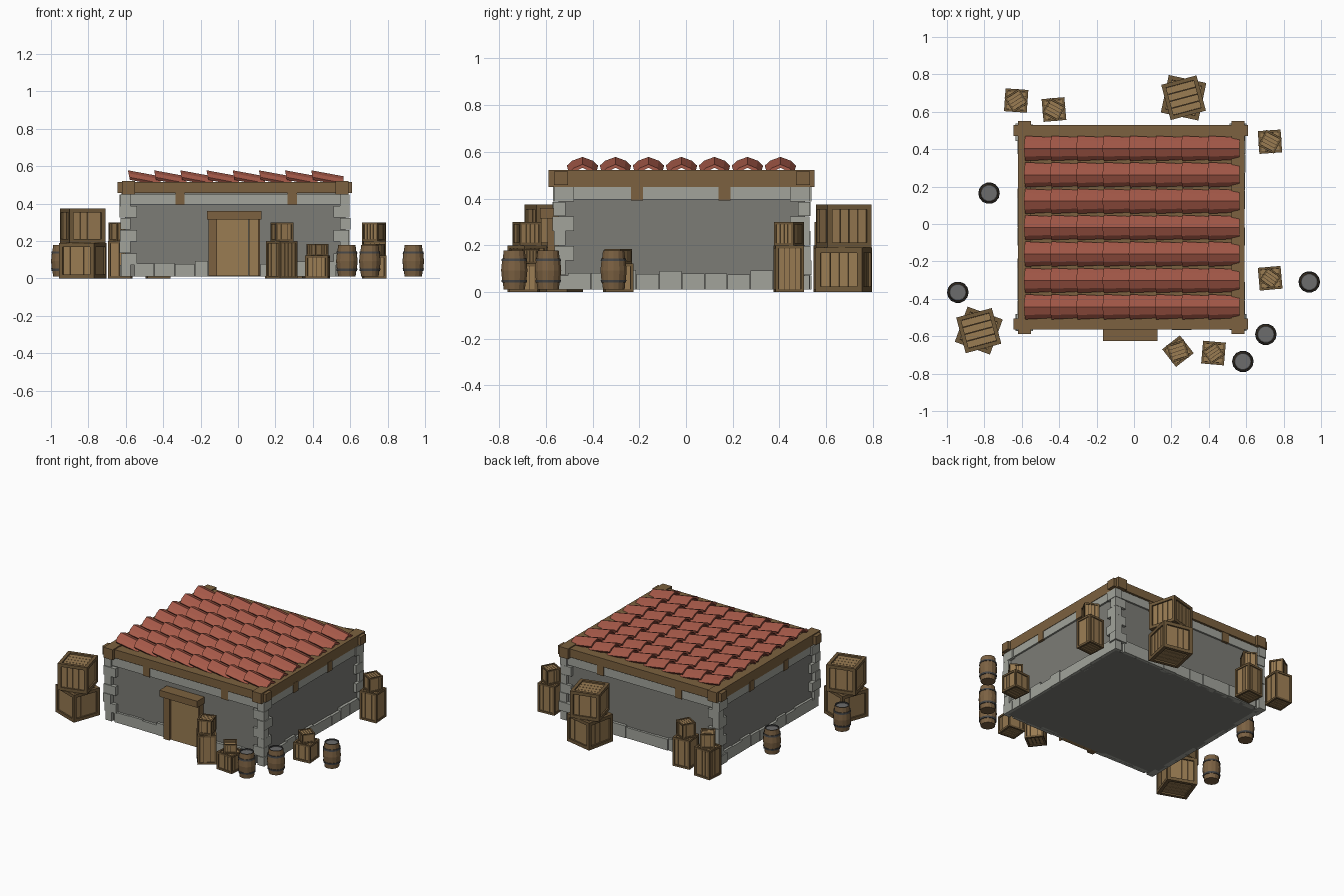
import bpy, bmesh, random
from math import radians, cos, sin, pi
from mathutils import Matrix, Vector

if "Cube" in bpy.data.objects:
    bpy.data.objects.remove(bpy.data.objects["Cube"])

random.seed(4)


def material(name, rgb):
    m = bpy.data.materials.new(name)
    m.diffuse_color = (*rgb, 1)
    m.use_nodes = True
    m.node_tree.nodes["Principled BSDF"].inputs["Base Color"].default_value = m.diffuse_color
    return m


WALL = material("dark_plaster", (.2, .2, .18))
STONE = material("light_stone", (.36, .37, .33))
BEAM = material("beam_wood", (.2, .12, .05))
PLANK = material("plank_wood", (.32, .2, .085))
FRAME = material("crate_frame_wood", (.16, .1, .042))
DARK = material("dark_gap", (.045, .028, .014))
TILE = material("clay_tile", (.38, .1, .065))
STAVE = material("barrel_wood", (.2, .12, .055))
IRON = material("iron", (.06, .06, .06))
LID = material("barrel_lid", (.15, .15, .15))


def box(bm, x0, x1, y0, y1, z0, z1, mat=0):
    m = Matrix.Translation(((x0 + x1) / 2, (y0 + y1) / 2, (z0 + z1) / 2)) @ \
        Matrix.Diagonal((x1 - x0, y1 - y0, z1 - z0, 1))
    verts = bmesh.ops.create_cube(bm, size=1, matrix=m)["verts"]
    for f in {f for v in verts for f in v.link_faces}:
        f.material_index = mat


def finish(bm, name, *mats):
    bmesh.ops.recalc_face_normals(bm, faces=bm.faces)
    me = bpy.data.meshes.new(name)
    bm.to_mesh(me)
    bm.free()
    for m in mats:
        me.materials.append(m)
    ob = bpy.data.objects.new(name, me)
    bpy.context.collection.objects.link(ob)
    return ob


def boxes(name, mat, *dims):
    bm = bmesh.new()
    for d in dims:
        box(bm, *d)
    return finish(bm, name, mat)


# Walls: X0..X1 by Y0..Y1
X0, X1, Y0, Y1 = -.605, .575, -.545, .51
boxes("walls", WALL, (X0, X1, Y0, Y1, .01, .46))
boxes("upper_stone_band", STONE, (X0 - .012, X1 + .012, Y0 - .012, Y1 + .012, .395, .452))

# Base stones along all four walls, leaving the doorway free
bm = bmesh.new()
for a, b, along_x in ((X0 + .05, X1 - .05, True), (Y0 + .04, Y1 - .04, False)):
    n = 10
    step = (b - a) / n
    for side in (0, 1):
        for i in range(n):
            s, e = a + i * step + .001, a + (i + 1) * step - .001
            top, out = random.uniform(.075, .095), random.uniform(.015, .021)
            if along_x:
                if side == 0 and s < .12 and e > -.16:
                    s, e = (s, -.16) if s < -.16 else (.12, e) if e > .12 else (0, 0)
                    if s == e:
                        continue
                y = (Y0 - out, Y0 + .02) if side == 0 else (Y1 - .02, Y1 + out)
                box(bm, s, e, *y, .01, top)
            else:
                x = (X0 - out, X0 + .02) if side == 0 else (X1 - .02, X1 + out)
                box(bm, *x, s, e, .01, top)
finish(bm, "base_stones", STONE)

# Alternating corner stones
bm = bmesh.new()
for sx, cx in ((-1, X0), (1, X1)):
    for sy, cy in ((-1, Y0), (1, Y1)):
        for k in range(7):
            lx, ly = (.085, .05) if k % 2 else (.05, .085)
            o = .024 + random.uniform(-.006, .004)
            xs = sorted((cx + sx * o, cx - sx * (lx - .02)))
            ys = sorted((cy + sy * o, cy - sy * (ly - .02)))
            z = .01 + k * .0629
            box(bm, *xs, *ys, z, z + .0615)
finish(bm, "corner_stones", STONE)

# Roof beams crossing at the corners, deck and short posts under the beams
boxes("long_beams", BEAM, (-.645, .61, -.565, -.505, .457, .515),
      (-.645, .61, .47, .53, .457, .515))
boxes("cross_beams", BEAM, (-.62, -.55, -.588, .55, .45, .522),
      (.52, .59, -.588, .55, .45, .522))
boxes("roof_deck", BEAM, (-.6, .57, -.53, .5, .47, .512))
boxes("beam_posts", BEAM,
      *[(x - .025, x + .025, Y0 - .017, Y1 + .017, .392, .46) for x in (-.31, .29)],
      *[(X0 - .017, X1 + .017, y - .025, y + .025, .392, .46) for y in (-.21, .165)])

# Door
boxes("door_panel", PLANK, *[(-.115 + i * .0575, -.0585 + i * .0575, -.575, -.53, .012, .32)
                             for i in range(4)])
boxes("door_frame", BEAM, (-.157, -.112, -.592, -.53, .012, .32),
      (.108, .118, -.592, -.53, .012, .32), (-.165, .125, -.625, -.53, .315, .36))

# Overlapping arched clay tiles, falling towards +x
OUTER = [(-.067, 0), (-.044, .021), (0, .037), (.044, .021), (.067, 0)]
INNER = [(y * .84, z - .014) for y, z in reversed(OUTER)]
bm = bmesh.new()
for row in range(7):
    yc = -.443 + row * .1412
    for col in range(8):
        x = -.585 + col * .14
        rings = []
        for dx, z, s in ((0, .541, 1), (.17, .509, .87)):
            rings.append([bm.verts.new((x + dx - (h * .2 if dx == 0 else 0) + .004 * (dx == 0),
                                        yc + y * s, z + h)) for y, h in OUTER + INNER])
        n = len(rings[0])
        for i in range(n):
            j = (i + 1) % n
            bm.faces.new((rings[0][i], rings[0][j], rings[1][j], rings[1][i]))
        for r in rings:
            for i in range(4):
                bm.faces.new((r[i], r[i + 1], r[8 - i], r[9 - i]))
finish(bm, "roof_tiles", TILE)


def crate(name, x, y, z, w, h, angle):
    """Framed crate with plank panels on every side."""
    bm = bmesh.new()
    r, t = w / 2, w * .11
    half = Vector((r, r, h / 2))
    core = half - Vector((.1, .1, .1)) * w
    box(bm, -core.x, core.x, -core.y, core.y, -core.z, core.z, 2)
    for axis in range(3):
        a, b = (axis + 1) % 3, (axis + 2) % 3
        # four frame bars parallel to this axis
        for sa in (-1, 1):
            for sb in (-1, 1):
                lim = [None] * 3
                inset = .002 * axis
                lim[axis] = (-half[axis] + inset, half[axis] - inset)
                lim[a] = sorted((sa * half[a], sa * (half[a] - t)))
                lim[b] = sorted((sb * half[b], sb * (half[b] - t)))
                box(bm, *lim[0], *lim[1], *lim[2], 0)
        # planks showing on both faces across this axis
        run, across = (2, 3 - axis - 2) if axis < 2 else (0, 1)
        span = 2 * (half[across] - t)
        for i in range(4):
            lim = [None] * 3
            lim[axis] = (-half[axis] + w * .05, half[axis] - w * .05)
            lim[run] = (-half[run] + t, half[run] - t)
            s = -span / 2 + i * span / 4
            lim[across] = (s + .0012, s + span / 4 - .0012)
            box(bm, *lim[0], *lim[1], *lim[2], 1)
    ob = finish(bm, name, FRAME, PLANK, DARK)
    ob.location = (x, y, z + h / 2)
    ob.rotation_euler.z = radians(angle)


# Crate stacks: x, y, lower width, lower height, angle, upper width, height, angle
STACKS = [(-.83, -.57, .2, .19, -20, .197, .185, 15), (.265, .675, .205, .19, -12, .195, .185, 15),
          (.235, -.68, .12, .2, 38, .098, .1, 18), (.425, -.69, .122, .122, -5, .085, .063, 35),
          (.728, -.29, .122, .122, 5, .085, .063, -35), (.727, .44, .122, .2, 4, .095, .1, -28),
          (-.63, .66, .122, .2, -4, .092, .1, 32), (-.428, .612, .122, .2, 5, .092, .1, -28)]
for i, (x, y, w, h, a, w2, h2, a2) in enumerate(STACKS):
    crate(f"lower_crate_{i + 1}", x, y, 0, w, h, a)
    crate(f"upper_crate_{i + 1}", x, y, h, w2, h2, a2)

# Barrels: lathed profile (radius, height, material of the band above it)
PROFILE = [(0, .01, 0), (.045, .01, 0), (.049, .04, 1), (.053, .04, 1), (.055, .052, 1),
           (.052, .052, 0), (.056, .093, 0), (.052, .132, 1), (.055, .132, 1), (.053, .144, 1),
           (.049, .144, 0), (.045, .178, 1), (.039, .178, 1), (.039, .17, 2), (0, .17, 2)]
SIDES = 14
for k, (x, y) in enumerate([(-.775, .165), (-.942, -.365), (.937, -.31), (.705, -.59), (.582, -.735)]):
    bm = bmesh.new()
    rings = [[bm.verts.new((r * 1.03 * cos(2 * pi * i / SIDES), r * 1.03 * sin(2 * pi * i / SIDES), z))
              for i in range(SIDES if r else 1)] for r, z, _ in PROFILE]
    for lo, hi, (_, _, mat) in zip(rings, rings[1:], PROFILE):
        for i in range(SIDES):
            j = (i + 1) % SIDES
            quad = [lo[i % len(lo)], lo[j % len(lo)], hi[j % len(hi)], hi[i % len(hi)]]
            bm.faces.new(list(dict.fromkeys(quad))).material_index = mat
    finish(bm, f"barrel_{k + 1}", STAVE, IRON, LID).location = (x, y, 0)
